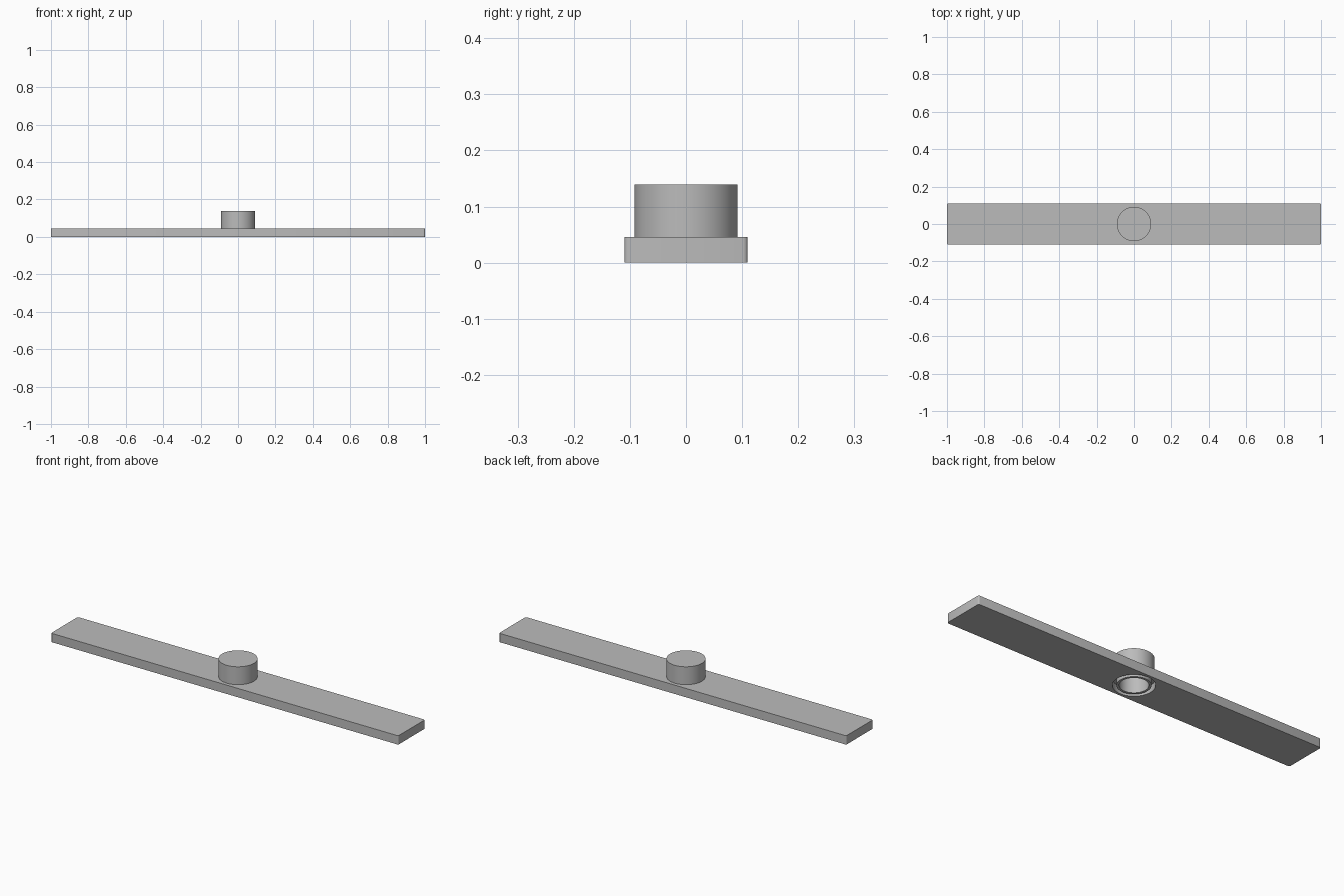
import bpy
import bmesh
from math import radians

if "Cube" in bpy.data.objects:
    bpy.data.objects.remove(bpy.data.objects["Cube"], do_unlink=True)

PLATE_TOP = 0.046
KNOB_TOP = 0.139

grey = bpy.data.materials.new("plain grey")
grey.use_nodes = True
grey.diffuse_color = (0.5, 0.5, 0.5, 1)
grey.node_tree.nodes["Principled BSDF"].inputs["Base Color"].default_value = (0.5, 0.5, 0.5, 1)


def cylinder(name, radius, bottom, top):
    bpy.ops.mesh.primitive_cylinder_add(vertices=64, radius=radius, depth=top - bottom,
                                        location=(0, 0, (bottom + top) / 2))
    ob = bpy.context.object
    ob.name = name
    ob.data.materials.append(grey)
    return ob


def combine(target, tool, operation):
    mod = target.modifiers.new(operation.lower(), "BOOLEAN")
    mod.operation = operation
    mod.solver = "EXACT"
    mod.object = tool
    bpy.context.view_layer.objects.active = target
    bpy.ops.object.modifier_apply(modifier=mod.name)
    bpy.data.objects.remove(tool, do_unlink=True)


# Long flat bar with slightly rounded upright corners
bpy.ops.mesh.primitive_cube_add(size=1, location=(0, 0, PLATE_TOP / 2))
bar = bpy.context.object
bar.name = "bar_with_knob"
bar.scale = (2, 0.22, PLATE_TOP)
bpy.ops.object.transform_apply(location=False, rotation=False, scale=True)
bar.data.materials.append(grey)
bm = bmesh.new()
bm.from_mesh(bar.data)
upright = [e for e in bm.edges if abs(e.verts[0].co.z - e.verts[1].co.z) > 0.01]
bmesh.ops.bevel(bm, geom=upright, offset=0.008, segments=3, profile=0.5, affect="EDGES")
bm.to_mesh(bar.data)
bm.free()

# Round knob on top
combine(bar, cylinder("knob", 0.092, 0.03, KNOB_TOP), "UNION")

# Ring groove around a hollow socket on the underside
combine(bar, cylinder("groove", 0.097, -0.02, 0.036), "DIFFERENCE")
combine(bar, cylinder("socket", 0.079, 0, 0.06), "UNION")
combine(bar, cylinder("bore", 0.067, -0.02, 0.125), "DIFFERENCE")

# Smooth the round walls, keep the rims crisp
bpy.ops.object.select_all(action="DESELECT")
bar.select_set(True)
bpy.context.view_layer.objects.active = bar
bpy.ops.object.shade_smooth_by_angle(angle=radians(35))
